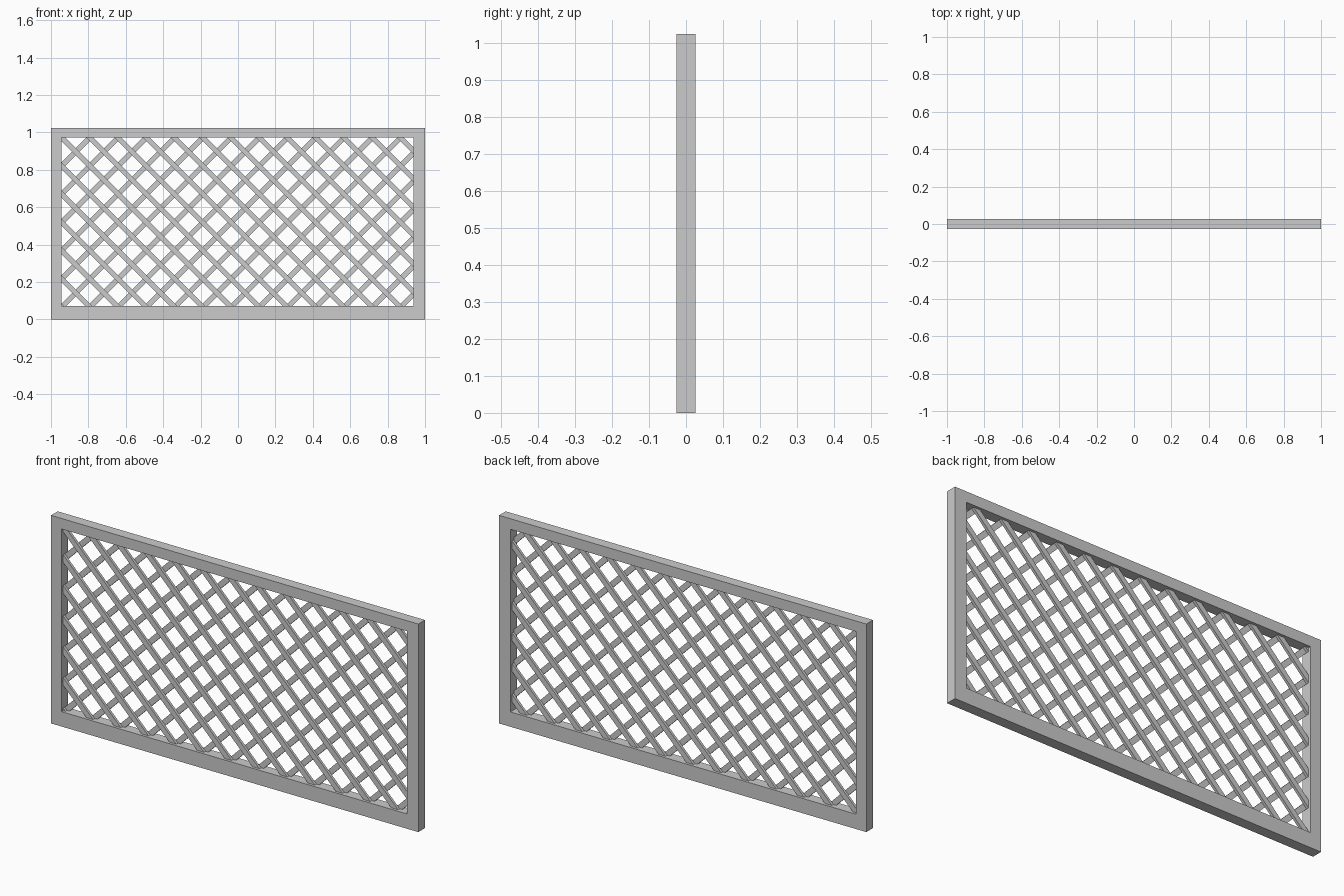
import bpy, bmesh
from mathutils import Vector

if "Cube" in bpy.data.objects:
    bpy.data.objects.remove(bpy.data.objects["Cube"])

X0, X1, Z0, Z1 = -0.943, 0.938, 0.073, 0.972   # opening of the frame
TOP, HALF_DEPTH = 1.024, 0.026
PITCH, WIDTH, THICK = 0.151, 0.027, 0.013


def finish(name, bm):
    bmesh.ops.recalc_face_normals(bm, faces=bm.faces[:])
    mesh = bpy.data.meshes.new(name)
    bm.to_mesh(mesh)
    bm.free()
    bpy.context.collection.objects.link(bpy.data.objects.new(name, mesh))


def prism(bm, points, y0, y1):
    """Extrude an x-z outline from y0 to y1."""
    face = bm.faces.new([bm.verts.new((x, y0, z)) for x, z in points])
    ext = bmesh.ops.extrude_face_region(bm, geom=[face])["geom"]
    verts = [v for v in ext if isinstance(v, bmesh.types.BMVert)]
    bmesh.ops.translate(bm, verts=verts, vec=(0, y1 - y0, 0))


# Outer frame: rectangular ring
bm = bmesh.new()
outer = [(-1, 0), (1, 0), (1, TOP), (-1, TOP)]
inner = [(X0, Z0), (X1, Z0), (X1, Z1), (X0, Z1)]
rings = [[bm.verts.new((x, y, z)) for x, z in loop]
         for loop, y in ((outer, -HALF_DEPTH), (outer, HALF_DEPTH),
                         (inner, HALF_DEPTH), (inner, -HALF_DEPTH))]
for r in range(4):
    a, b = rings[r], rings[(r + 1) % 4]
    for i in range(4):
        j = (i + 1) % 4
        bm.faces.new((a[i], a[j], b[j], b[i]))
finish("frame", bm)


# Diagonal slats, trimmed where they enter the frame
def slats(name, slope, y0, y1):
    bm = bmesh.new()
    half = WIDTH * 2 ** 0.5 / 2
    for k in range(-8, 22):
        x = X0 + k * PITCH          # where the slat meets the top edge
        run = 1.3
        a = (x + slope * -0.2, Z1 + 0.2)
        b = (x + slope * run, Z1 - run)
        a = (x - slope * 0.2, Z1 + 0.2)
        if max(a[0], b[0]) < X0 or min(a[0], b[0]) > X1:
            continue
        prism(bm, [(a[0] - half, a[1]), (a[0] + half, a[1]),
                   (b[0] + half, b[1]), (b[0] - half, b[1])], y0, y1)
    m = 0.006
    for co, no in (((X0 - m, 0, 0), (-1, 0, 0)), ((X1 + m, 0, 0), (1, 0, 0)),
                   ((0, 0, Z0 - m), (0, 0, -1)), ((0, 0, Z1 + m), (0, 0, 1))):
        cut = bmesh.ops.bisect_plane(bm, geom=bm.verts[:] + bm.edges[:] + bm.faces[:],
                                     plane_co=Vector(co), plane_no=Vector(no),
                                     clear_outer=True)["geom_cut"]
        edges = [e for e in cut if isinstance(e, bmesh.types.BMEdge)]
        bmesh.ops.holes_fill(bm, edges=edges, sides=0)
    finish(name, bm)


slats("front_slats", 1, -THICK, 0)
# the rear slats lean the other way and need the wider range on the right
slats("rear_slats", -1, 0, THICK)
